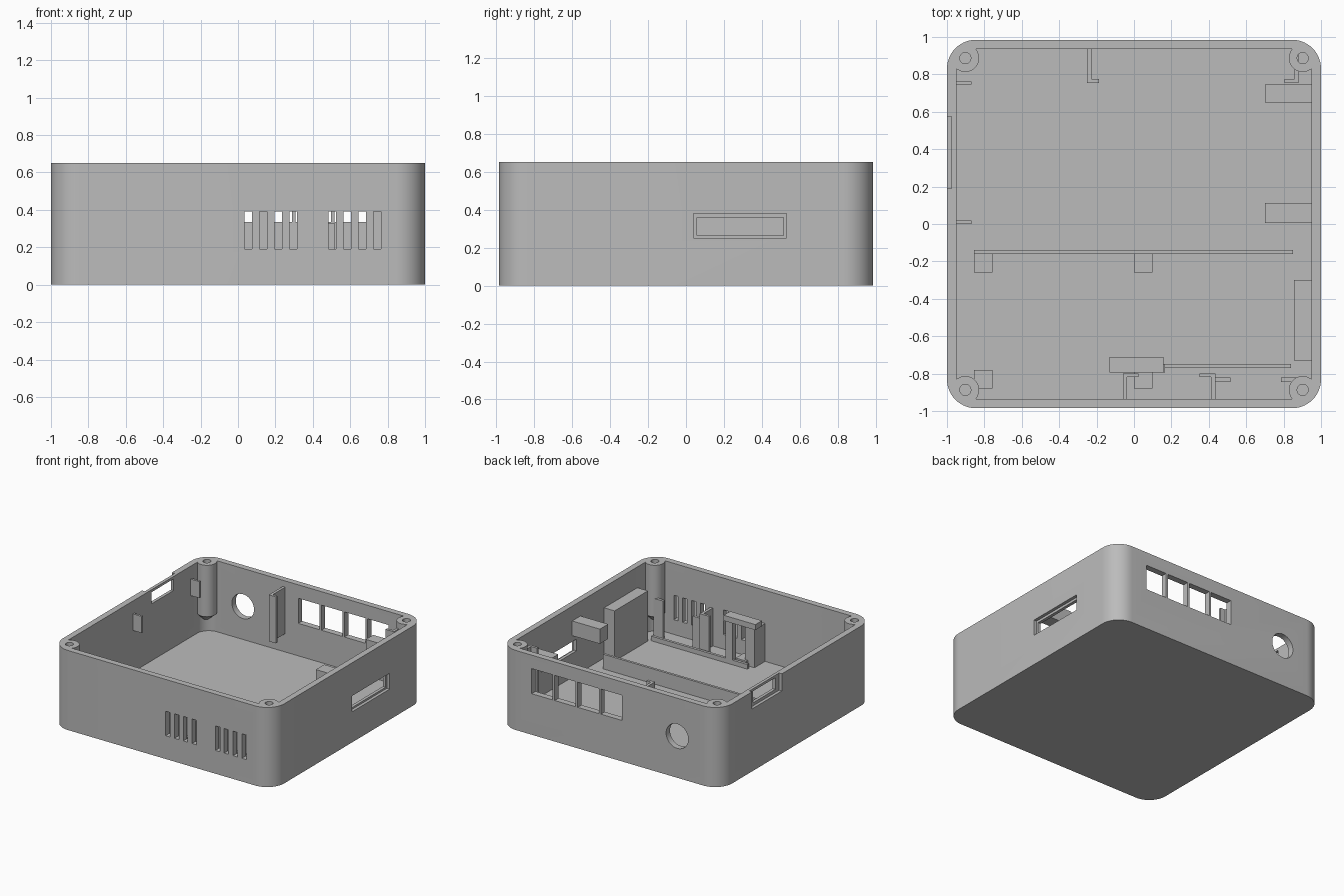
import bpy, bmesh, math

if "Cube" in bpy.data.objects:
    bpy.data.objects.remove(bpy.data.objects["Cube"], do_unlink=True)

grey = bpy.data.materials.new("matte grey plastic")
grey.use_nodes = True
colour = (0.5, 0.5, 0.5, 1)
grey.diffuse_color = colour
grey.node_tree.nodes["Principled BSDF"].inputs["Base Color"].default_value = colour

FLOOR, TOP = 0.07, 0.65


def finish(name, bm):
    bmesh.ops.recalc_face_normals(bm, faces=bm.faces)
    mesh = bpy.data.meshes.new(name)
    bm.to_mesh(mesh)
    bm.free()
    mesh.materials.append(grey)
    ob = bpy.data.objects.new(name, mesh)
    bpy.context.collection.objects.link(ob)
    return ob


def box(name, x0, x1, y0, y1, z0, z1):
    bm = bmesh.new()
    bmesh.ops.create_cube(bm, size=1)
    for v in bm.verts:
        v.co = ((x0 + x1) / 2 + v.co.x * (x1 - x0),
                (y0 + y1) / 2 + v.co.y * (y1 - y0),
                (z0 + z1) / 2 + v.co.z * (z1 - z0))
    return finish(name, bm)


def prism(name, points, z0, z1):
    bm = bmesh.new()
    face = bm.faces.new([bm.verts.new((x, y, z0)) for x, y in points])
    extruded = bmesh.ops.extrude_face_region(bm, geom=[face])["geom"]
    for v in extruded:
        if isinstance(v, bmesh.types.BMVert):
            v.co.z = z1
    return finish(name, bm)


def rounded(hx, hy, r, steps=14):
    points = []
    for i, (sx, sy) in enumerate(((1, 1), (-1, 1), (-1, -1), (1, -1))):
        for k in range(steps + 1):
            a = (i + k / steps) * math.pi / 2
            points.append((sx * (hx - r) + r * math.cos(a),
                           sy * (hy - r) + r * math.sin(a)))
    return points


def circle(cx, cy, r, n=32):
    return [(cx + r * math.cos(i * math.tau / n), cy + r * math.sin(i * math.tau / n))
            for i in range(n)]


def boolean(target, cutter):
    mod = target.modifiers.new("cut", "BOOLEAN")
    mod.operation, mod.solver, mod.object = "DIFFERENCE", "EXACT", cutter
    graph = bpy.context.evaluated_depsgraph_get()
    mesh = bpy.data.meshes.new_from_object(target.evaluated_get(graph))
    target.modifiers.clear()
    target.data = mesh
    bpy.data.objects.remove(cutter, do_unlink=True)


# Shell: rounded tray whose cavity leaves four corner screw posts
corners = [(sx * 0.902, sy * 0.887) for sx in (-1, 1) for sy in (-1, 1)]
shell = prism("case_shell", rounded(1, 0.985, 0.155), 0, TOP)
cavity = prism("cavity", rounded(0.95, 0.935, 0.105), FLOOR, 0.8)
for cx, cy in corners:
    bm = bmesh.new()
    rings = []
    for r, z, inset in ((0.012, 0.15, 1.04), (0.074, 0.23, 1), (0.074, 0.9, 1)):
        rings.append([bm.verts.new((x, y, z)) for x, y in circle(cx * inset, cy * inset, r)])
    for a, b in zip(rings, rings[1:]):
        for i in range(len(a)):
            j = (i + 1) % len(a)
            bm.faces.new((a[i], a[j], b[j], b[i]))
    bm.faces.new(rings[0])
    bm.faces.new(rings[-1])
    boolean(cavity, finish("post", bm))
boolean(shell, cavity)
for cx, cy in corners:
    boolean(shell, prism("screw_hole", circle(cx, cy, 0.03, 20), 0.35, 0.8))

# Front vent slots, in two groups of four
for start in (0.035, 0.485):
    for i in range(4):
        x = start + i * 0.08
        boolean(shell, box("vent", x, x + 0.04, -1.1, -0.9, 0.19, 0.39))

# Back port windows and round socket hole
for i in range(4):
    x = -0.11 + i * 0.2085
    boolean(shell, box("window", x, x + 0.19, 0.9, 1.1, 0.335, 0.54))
socket = prism("socket", circle(-0.61, -0.34, 0.1, 40), 0.9, 1.1)
for v in socket.data.vertices:
    v.co = (v.co.x, v.co.z, -v.co.y)
socket.data.flip_normals()
bm = bmesh.new()
bm.from_mesh(socket.data)
bmesh.ops.recalc_face_normals(bm, faces=bm.faces)
bm.to_mesh(socket.data)
bm.free()
boolean(shell, socket)

# Side card slot with a shallow surround, and opposite notch with its window
boolean(shell, box("slot_surround", 0.975, 1.1, 0.04, 0.53, 0.25, 0.38))
boolean(shell, box("slot", 0.9, 1.1, 0.057, 0.513, 0.265, 0.36))
boolean(shell, box("notch", -1.1, -0.975, 0.19, 0.575, 0.51, 0.8))
boolean(shell, box("notch_window", -1.1, -0.9, 0.24, 0.525, 0.535, 0.63))

bpy.ops.object.select_all(action="DESELECT")
shell.select_set(True)
bpy.context.view_layer.objects.active = shell
bpy.ops.object.shade_smooth_by_angle(angle=math.radians(30))

# Floor ribs, bar and support
B = FLOOR - 0.01
box("cross_rib", -0.855, 0.85, -0.16, -0.14, B, 0.19)
box("front_rib", -0.03, 0.84, -0.77, -0.748, B, 0.108)
box("retaining_bar", -0.13, 0.157, -0.795, -0.71, 0.43, 0.475)
box("bar_support", 0.105, 0.165, -0.795, -0.748, B, 0.435)
for x in (-0.855, 0):
    for y in (-0.26, -0.88):
        box("floor_pad", x, x + 0.098, y, y + 0.1, B, 0.115)

# Front clips: a leg from the wall plus flanges
C = 0.38
box("front_clip_a_leg", -0.06, -0.037, -0.94, -0.8, B, C)
box("front_clip_a_flange", -0.06, 0.025, -0.818, -0.798, B, C)
box("front_clip_b_leg", 0.412, 0.435, -0.94, -0.8, B, C)
box("front_clip_b_flange", 0.35, 0.435, -0.818, -0.798, B, C)
box("front_clip_b_stop", 0.412, 0.515, -0.845, -0.822, B, 0.33)
box("front_clip_c", 0.785, 0.87, -0.845, -0.822, B, C)

# Back clips
for x, foot in ((-0.25, -0.187), (0.88, 0.805)):
    leg = x + 0.022 if foot > x else x - 0.022
    box("back_clip_leg", min(x, leg), max(x, leg), 0.757, 0.94, 0.22, 0.6)
    box("back_clip_foot", min(x, foot), max(x, foot), 0.755, 0.776, 0.22, 0.6)

# Side blocks and pegs
for y0, y1 in ((0.005, 0.112), (0.65, 0.745)):
    box("side_block", 0.7, 0.955, y0, y1, 0.41, 0.53)
box("tall_side_block", 0.855, 0.955, -0.73, -0.3, B, 0.48)
for y in (0, 0.745):
    box("side_peg", -0.955, -0.87, y, y + 0.018, 0.41, 0.545)
